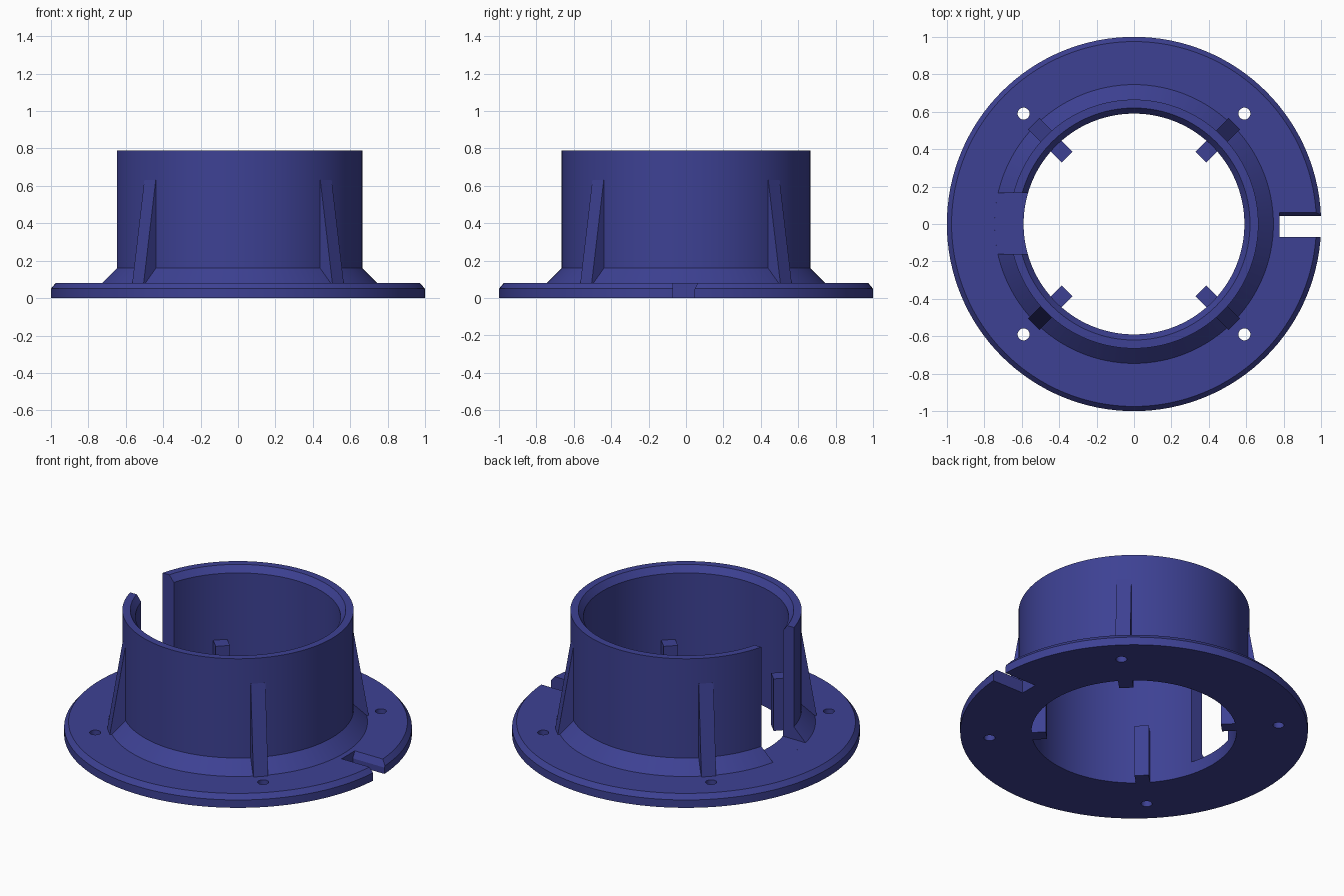
import bpy, bmesh, math
from mathutils import Matrix, Vector

if "Cube" in bpy.data.objects:
    bpy.data.objects.remove(bpy.data.objects["Cube"])

blue = bpy.data.materials.new("deep blue")
blue.diffuse_color = (0.047, 0.053, 0.295, 1)
blue.use_nodes = True
blue.node_tree.nodes["Principled BSDF"].inputs["Base Color"].default_value = blue.diffuse_color


def make_object(name, bm):
    bmesh.ops.recalc_face_normals(bm, faces=bm.faces)
    mesh = bpy.data.meshes.new(name)
    bm.to_mesh(mesh)
    bm.free()
    mesh.materials.append(blue)
    obj = bpy.data.objects.new(name, mesh)
    bpy.context.collection.objects.link(obj)
    return obj


def lathe(name, profile, steps=128):
    """Spin a closed (radius, z) profile around the z axis."""
    bm = bmesh.new()
    rings = []
    for i in range(steps):
        a = 2 * math.pi * i / steps
        rings.append([bm.verts.new((r * math.cos(a), r * math.sin(a), z)) for r, z in profile])
    n = len(profile)
    for i in range(steps):
        p, q = rings[i], rings[(i + 1) % steps]
        for j in range(n):
            k = (j + 1) % n
            bm.faces.new((p[j], q[j], q[k], p[k]))
    return make_object(name, bm)


def prism(name, outline, direction, place=Matrix()):
    """Extrude a flat outline along a direction."""
    bm = bmesh.new()
    a = [bm.verts.new(place @ Vector(p)) for p in outline]
    b = [bm.verts.new(place @ (Vector(p) + Vector(direction))) for p in outline]
    bm.faces.new(a)
    bm.faces.new(b[::-1])
    for i in range(len(a)):
        j = (i + 1) % len(a)
        bm.faces.new((a[i], a[j], b[j], b[i]))
    return make_object(name, bm)


def cut(target, cutter):
    mod = target.modifiers.new("cut", 'BOOLEAN')
    mod.operation = 'DIFFERENCE'
    mod.solver = 'EXACT'
    mod.object = cutter
    bpy.context.view_layer.objects.active = target
    bpy.ops.object.modifier_apply(modifier=mod.name)
    bpy.data.objects.remove(cutter)


# Flange with bevelled rim, sloped collar foot and tube wall
body = lathe("flanged_collar", [
    (0.59, 0), (1.0, 0), (1.0, 0.05), (0.975, 0.08), (0.745, 0.08),
    (0.665, 0.16), (0.665, 0.79), (0.62, 0.79), (0.59, 0.75)])

# Slot through the tube wall, down to the flange
cut(body, prism("wall_slot_cutter",
                [(-0.9, -0.16, 0.0801), (-0.4, -0.16, 0.0801),
                 (-0.4, 0.165, 0.0801), (-0.9, 0.165, 0.0801)], (0, 0, 1)))

# Notch in the flange rim, with one sloped side
cut(body, prism("rim_notch_cutter",
                [(0.777, -0.07, -0.05), (0.777, 0.042, -0.05),
                 (0.777, 0.042, 0.04), (0.777, 0.072, 0.1), (0.777, -0.07, 0.1)], (0.4, 0, 0)))

# Four screw holes
for sx in (-1, 1):
    for sy in (-1, 1):
        ring = [(sx * 0.59 + 0.032 * math.cos(t * math.pi / 16),
                 sy * 0.59 + 0.032 * math.sin(t * math.pi / 16), -0.1) for t in range(32)]
        cut(body, prism("screw_hole_cutter", ring, (0, 0, 0.3)))

bpy.ops.object.select_all(action='DESELECT')
body.select_set(True)
bpy.context.view_layer.objects.active = body
bpy.ops.object.shade_smooth_by_angle(angle=math.radians(25))

# Tapered outer ribs and square inner tabs on the diagonals
for i in range(4):
    turn = Matrix.Rotation(math.radians(45 + 90 * i), 4, 'Z')
    prism("outer_rib", [(0.64, -0.043, 0.075), (0.757, -0.043, 0.075),
                        (0.665, -0.043, 0.63), (0.64, -0.043, 0.63)], (0, 0.086, 0), turn)
    prism("inner_tab", [(0.505, -0.041, 0), (0.592, -0.041, 0),
                        (0.592, -0.041, 0.33), (0.505, -0.041, 0.33)], (0, 0.082, 0), turn)
